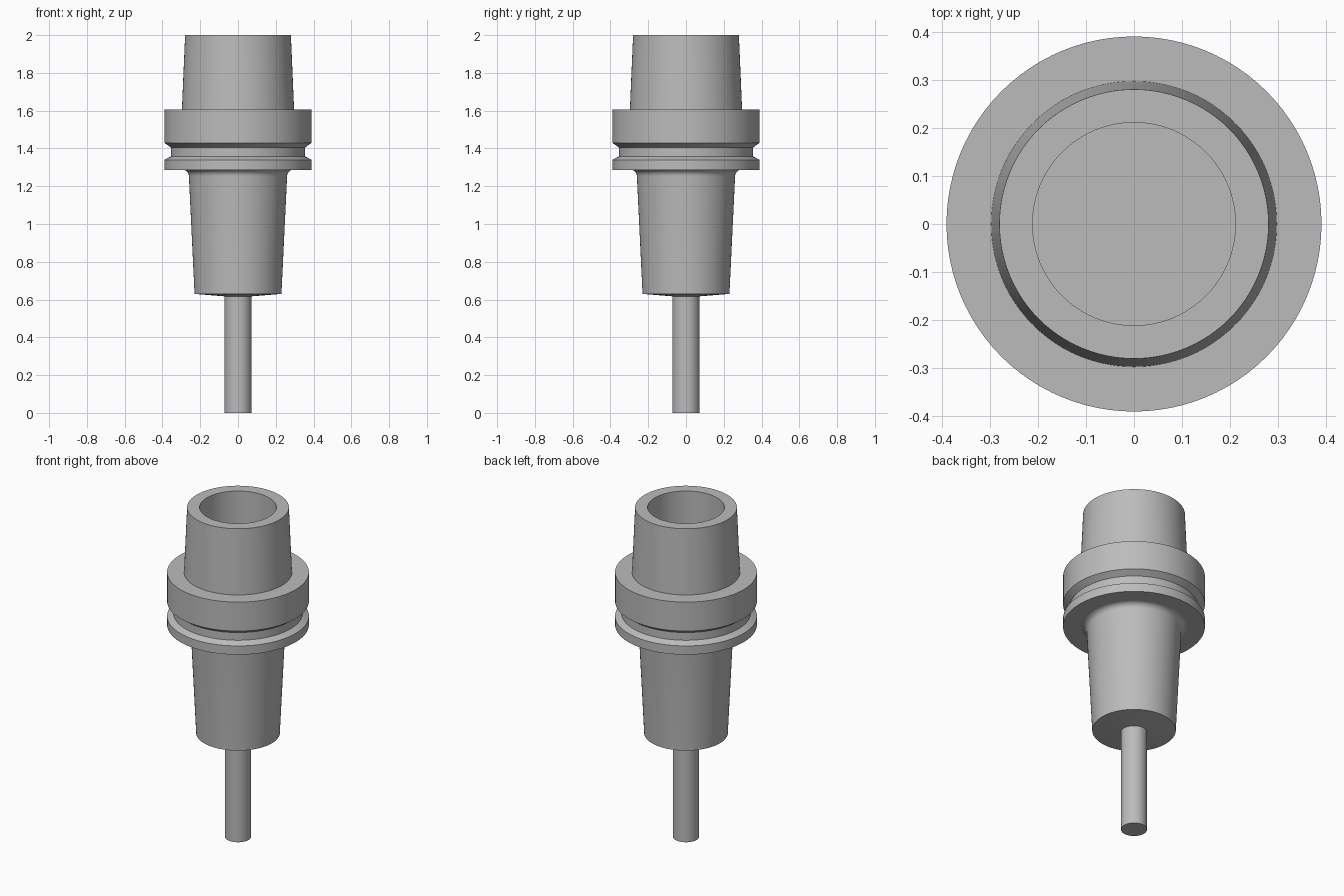
import bpy
import bmesh
from math import cos, sin, pi, radians

cube = bpy.data.objects.get("Cube")
if cube:
    bpy.data.objects.remove(cube, do_unlink=True)

SEGMENTS = 96

# Single steel colour
steel = bpy.data.materials.new("steel grey")
steel.use_nodes = True
colour = (0.5, 0.5, 0.5, 1)
steel.diffuse_color = colour
steel.node_tree.nodes["Principled BSDF"].inputs["Base Color"].default_value = colour


def lathe(name, profile):
    """Turn (radius, height) points about z; the solid lies left of the path."""
    bm = bmesh.new()
    rings = []
    for r, z in profile:
        if r == 0:
            rings.append([bm.verts.new((0, 0, z))] * SEGMENTS)
        else:
            angles = [2 * pi * i / SEGMENTS for i in range(SEGMENTS)]
            rings.append([bm.verts.new((r * cos(a), r * sin(a), z)) for a in angles])
    for low, high in zip(rings, rings[1:]):
        for i in range(SEGMENTS):
            j = (i + 1) % SEGMENTS
            corners = dict.fromkeys([low[i], low[j], high[j], high[i]])
            bm.faces.new(list(corners))
    mesh = bpy.data.meshes.new(name)
    bm.to_mesh(mesh)
    bm.free()
    mesh.materials.append(steel)
    obj = bpy.data.objects.new(name, mesh)
    bpy.context.collection.objects.link(obj)
    bpy.ops.object.select_all(action="DESELECT")
    obj.select_set(True)
    bpy.context.view_layer.objects.active = obj
    bpy.ops.object.shade_smooth_by_angle(angle=radians(25))
    return obj


TOOL_R = 0.072
FLANGE_R = 0.39
FLANGE_LOW, FLANGE_TOP = 1.287, 1.606
FILLET = 0.034
NOSE_R = 0.26

# Cutting tool rod
lathe("tool_rod", [(0, 0), (TOOL_R, 0), (TOOL_R, 0.62)])

# Tapered nose with a rounded fillet running into the flange
fillet = [(NOSE_R + FILLET * (1 - cos(a)), FLANGE_LOW - FILLET * (1 - sin(a)))
          for a in [pi / 2 * i / 8 for i in range(9)]]
lathe("tapered_nose", [(TOOL_R, 0.617), (0.23, 0.63)] + fillet)

# Flange with gripper groove
lathe("grooved_flange", [
    (NOSE_R + FILLET, FLANGE_LOW), (FLANGE_R, FLANGE_LOW), (FLANGE_R, 1.34),
    (0.355, 1.358), (0.355, 1.405), (FLANGE_R, 1.43),
    (FLANGE_R, FLANGE_TOP), (0.297, FLANGE_TOP)])

# Hollow tapered shank with a blind bore
lathe("hollow_shank", [
    (0.297, FLANGE_TOP), (0.28, 2), (0.211, 2), (0.211, 1.6), (0, 1.6)])
